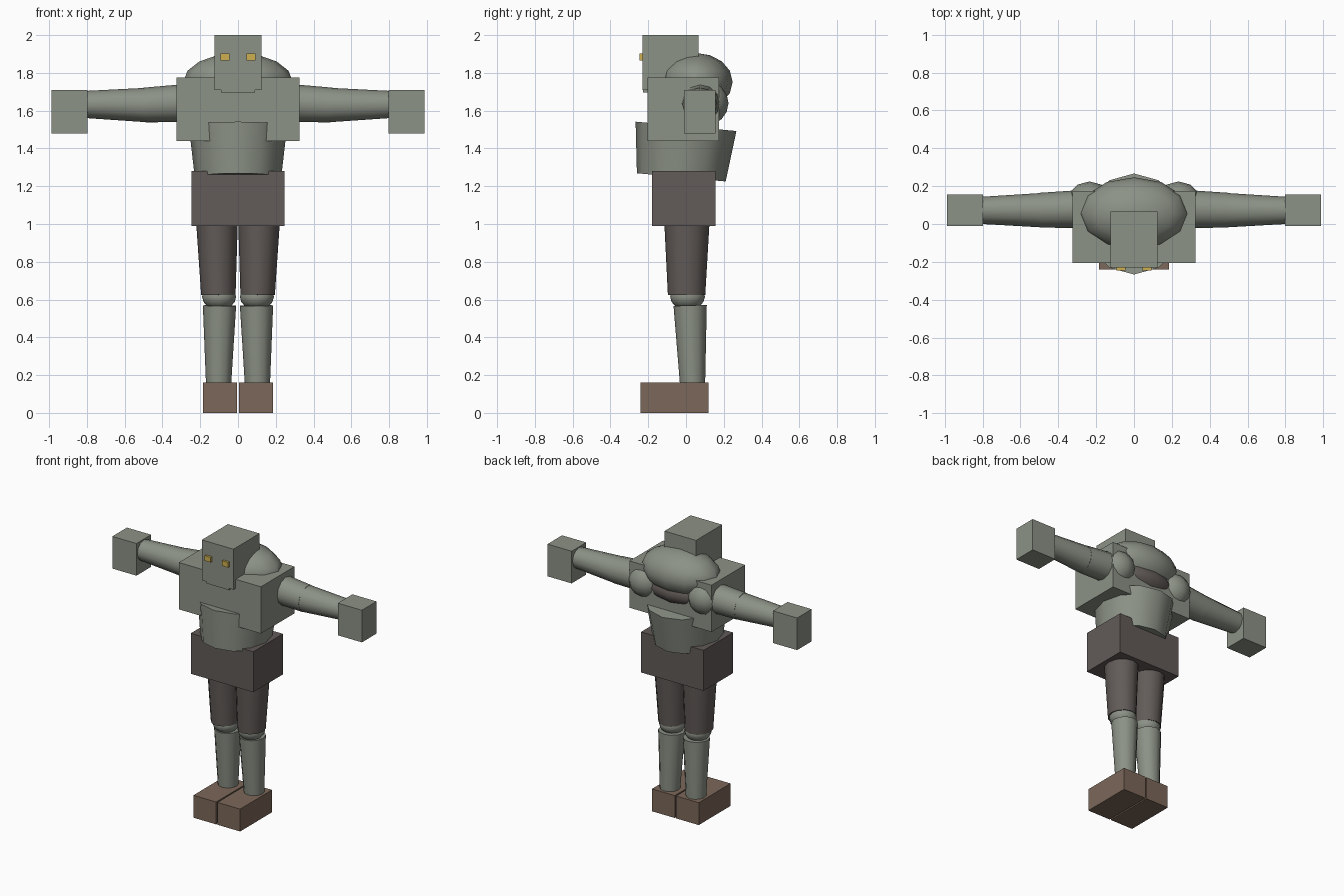
import bpy, math
from mathutils import Vector

if "Cube" in bpy.data.objects:
    bpy.data.objects.remove(bpy.data.objects["Cube"])


def material(name, rgb):
    m = bpy.data.materials.new(name)
    m.diffuse_color = (*rgb, 1)
    m.use_nodes = True
    m.node_tree.nodes["Principled BSDF"].inputs["Base Color"].default_value = m.diffuse_color
    return m


SKIN = material("grey green skin", (0.262, 0.287, 0.239))
CLOTH = material("dark brown cloth", (0.122, 0.105, 0.098))
LEATHER = material("brown leather", (0.202, 0.136, 0.100))
YELLOW = material("yellow eye", (0.61, 0.43, 0.08))


def finish(name, mat, smooth=True):
    ob = bpy.context.object
    ob.name = name
    ob.data.materials.append(mat)
    bpy.ops.object.transform_apply(location=False, rotation=True, scale=True)
    if smooth:
        bpy.ops.object.shade_smooth_by_angle(angle=math.radians(40))
    return ob


def box(name, mat, x, y, z):
    lo, hi = Vector((x[0], y[0], z[0])), Vector((x[1], y[1], z[1]))
    bpy.ops.mesh.primitive_cube_add(size=1, location=(lo + hi) / 2)
    bpy.context.object.scale = hi - lo
    return finish(name, mat, False)


def ball(name, mat, center, radii):
    bpy.ops.mesh.primitive_uv_sphere_add(segments=12, ring_count=8, radius=1, location=center)
    bpy.context.object.scale = radii
    return finish(name, mat)


def tube(name, mat, start, end, r1, r2, squash=(1, 1)):
    """Tapered 12-sided tube running from start to end."""
    a, b = Vector(start), Vector(end)
    axis = b - a
    bpy.ops.mesh.primitive_cone_add(vertices=12, radius1=r1, radius2=r2,
                                    depth=axis.length, location=(a + b) / 2)
    ob = bpy.context.object
    ob.scale = (squash[0], squash[1], 1)
    ob.rotation_euler = Vector((0, 0, 1)).rotation_difference(axis).to_euler()
    return finish(name, mat)


# Head with a shallow jaw
box("head", SKIN, (-0.125, 0.125), (-0.23, 0.065), (1.71, 2.0))
box("jaw", SKIN, (-0.09, 0.09), (-0.228, 0.03), (1.697, 1.73))

# Torso
box("chest", SKIN, (-0.325, 0.325), (-0.205, 0.175), (1.44, 1.775))
ball("back_hump", SKIN, (0, 0.055, 1.752), (0.29, 0.192, 0.153))
ball("back_wrap", CLOTH, (0, 0.06, 1.63), (0.25, 0.155, 0.10))
tube("belly", SKIN, (0, -0.025, 1.247), (0, 0.0, 1.517), 0.236, 0.268, (0.97, 1))
box("shorts", CLOTH, (-0.247, 0.247), (-0.18, 0.155), (0.99, 1.28))

for s, side in ((-1, "right"), (1, "left")):
    # Eye
    box(f"{side}_eye", YELLOW, sorted((s * 0.045, s * 0.092)), (-0.245, -0.22), (1.865, 1.902))
    # Arm
    ball(f"{side}_shoulder", SKIN, (s * 0.235, 0.10, 1.64), (0.125, 0.125, 0.12))
    tube(f"{side}_upper_arm", SKIN, (s * 0.24, 0.08, 1.642), (s * 0.495, 0.073, 1.63), 0.102, 0.092)
    tube(f"{side}_forearm", SKIN, (s * 0.485, 0.073, 1.63), (s * 0.82, 0.072, 1.633), 0.091, 0.071)
    box(f"{side}_hand", SKIN, sorted((s * 0.797, s * 0.988)), (-0.01, 0.155), (1.48, 1.71))
    # Leg
    tube(f"{side}_thigh", CLOTH, (s * 0.104, 0.003, 0.625), (s * 0.112, 0.005, 1.05), 0.099, 0.122, (0.92, 1))
    ball(f"{side}_knee", SKIN, (s * 0.1, 0.008, 0.615), (0.09, 0.092, 0.07))
    tube(f"{side}_shin", SKIN, (s * 0.103, 0.035, 0.14), (s * 0.098, 0.022, 0.568), 0.066, 0.088)
    box(f"{side}_foot", LEATHER, sorted((s * 0.005, s * 0.185)), (-0.24, 0.12), (0, 0.16))
